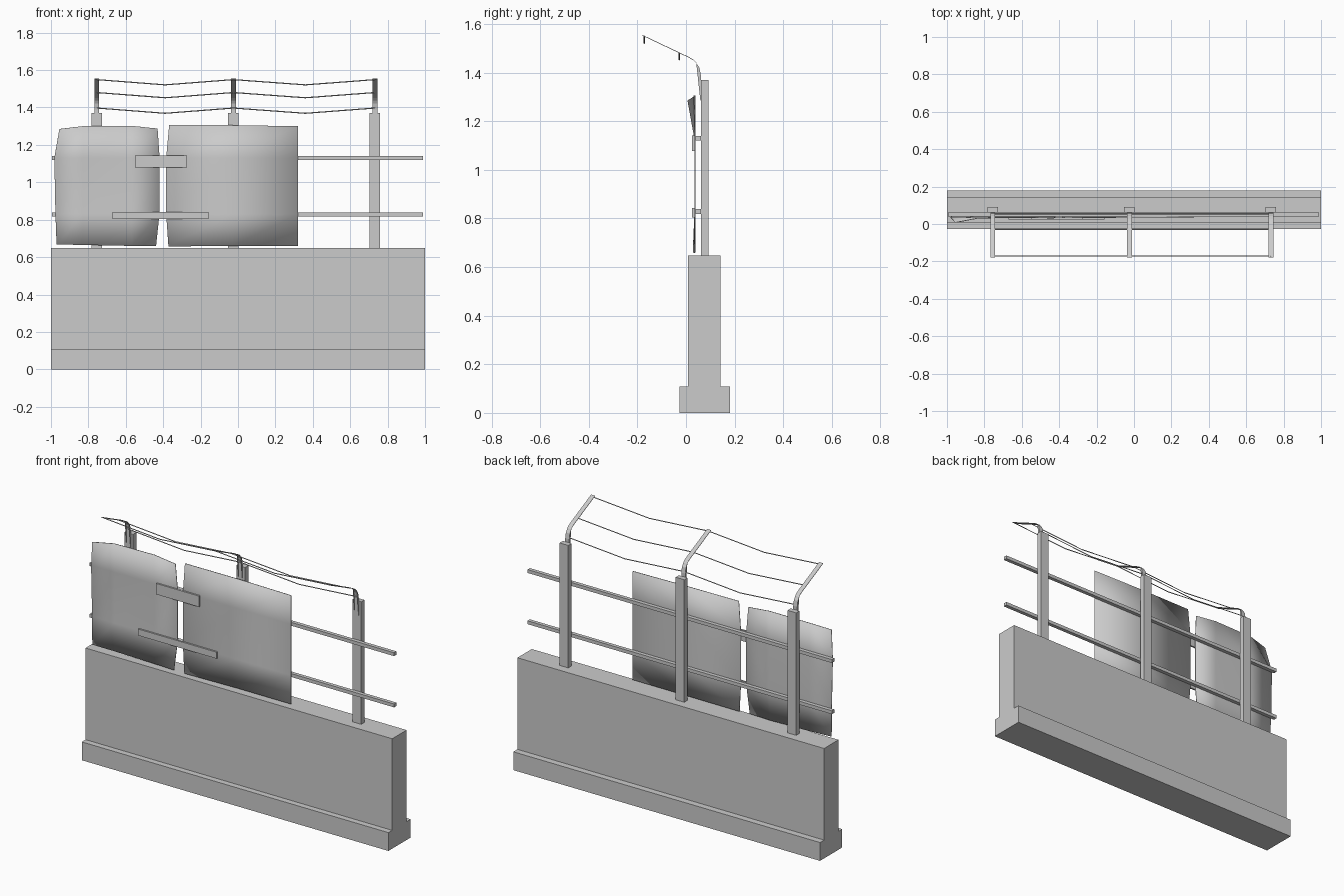
import bpy, bmesh

if "Cube" in bpy.data.objects:
    bpy.data.objects.remove(bpy.data.objects["Cube"])


def finish(name, bm, smooth=False):
    bmesh.ops.recalc_face_normals(bm, faces=bm.faces)
    me = bpy.data.meshes.new(name)
    bm.to_mesh(me)
    bm.free()
    for p in me.polygons:
        p.use_smooth = smooth
    ob = bpy.data.objects.new(name, me)
    bpy.context.collection.objects.link(ob)
    return ob


def box(name, x, y, z):
    bm = bmesh.new()
    bmesh.ops.create_cube(bm, size=1)
    for v in bm.verts:
        for i, (a, b) in enumerate((x, y, z)):
            v.co[i] = (a + b) / 2 + v.co[i] * (b - a)
    return finish(name, bm)


def extrude_profile(name, pts, x0, x1):
    """Closed (y, z) outline swept along x."""
    bm = bmesh.new()
    f = bm.faces.new([bm.verts.new((x0, y, z)) for y, z in pts])
    r = bmesh.ops.extrude_face_region(bm, geom=[f])
    for v in r["geom"]:
        if isinstance(v, bmesh.types.BMVert):
            v.co.x = x1
    return finish(name, bm)


def sheet(name, rows):
    """Thin bent panel; each row is a list of (x, y, z)."""
    bm = bmesh.new()
    g = [[bm.verts.new(p) for p in row] for row in rows]
    for a, b in zip(g, g[1:]):
        for i in range(len(a) - 1):
            bm.faces.new((a[i], a[i + 1], b[i + 1], b[i]))
    ob = finish(name, bm, True)
    m = ob.modifiers.new("thickness", "SOLIDIFY")
    m.thickness = 0.004
    m.offset = 0
    return ob


# concrete wall with stepped footing
extrude_profile("concrete_wall", [
    (-0.027, 0), (0.18, 0), (0.18, 0.108), (0.142, 0.108),
    (0.142, 0.648), (0.008, 0.648), (0.008, 0.108), (-0.027, 0.108)], -1, 1)

# posts, each carrying a flat bent bracket
POSTS = (-0.755, -0.025, 0.732)
ARM = [(0.059, 1.285), (0.059, 1.39), (0.053, 1.421), (0.042, 1.441),
       (0.028, 1.455), (0.008, 1.466), (-0.18, 1.555)]
for i, x in enumerate(POSTS):
    box(f"post_{i}", (x - 0.028, x + 0.028), (0.062, 0.092), (0.64, 1.37))
    under = [(y + 0.002, z - 0.004 if y < 0.05 else z) for y, z in ARM]
    extrude_profile(f"bracket_{i}", ARM + under[::-1], x - 0.013, x + 0.013)

# horizontal rails
for name, z in (("upper_rail", 1.13), ("lower_rail", 0.828)):
    box(name, (-0.995, 0.99), (0.04, 0.062), (z - 0.01, z + 0.01))

# sagging wires
for i, (y, z) in enumerate(((-0.172, 1.549), (-0.028, 1.48), (0.055, 1.397))):
    cu = bpy.data.curves.new(f"wire_{i}", "CURVE")
    cu.dimensions = "3D"
    cu.bevel_depth = 0.003
    cu.bevel_resolution = 0
    sp = cu.splines.new("POLY")
    xs = (POSTS[0], -0.39, POSTS[1], 0.36, POSTS[2])
    sp.points.add(4)
    for k, x in enumerate(xs):
        sp.points[k].co = (x, y, z - 0.028 * (k % 2), 1)
    bpy.context.collection.objects.link(bpy.data.objects.new(f"wire_{i}", cu))

# left panel, with its top corner bent forward
sheet("left_panel", [
    [(-0.970, 0.030, 0.668), (-0.83, 0.035, 0.665), (-0.57, 0.036, 0.66), (-0.438, 0.030, 0.66)],
    [(-0.976, 0.037, 0.83), (-0.83, 0.037, 0.83), (-0.57, 0.037, 0.83), (-0.420, 0.037, 0.83)],
    [(-0.982, 0.036, 1.13), (-0.83, 0.037, 1.13), (-0.57, 0.037, 1.13), (-0.419, 0.037, 1.13)],
    [(-0.955, 0.008, 1.285), (-0.83, 0.032, 1.30), (-0.57, 0.035, 1.302), (-0.430, 0.032, 1.287)]])

# right panel
sheet("right_panel", [
    [(-0.372, 0.033, 0.657), (-0.03, 0.037, 0.66), (0.32, 0.037, 0.66)],
    [(-0.384, 0.037, 0.83), (-0.03, 0.037, 0.83), (0.32, 0.037, 0.83)],
    [(-0.384, 0.037, 1.13), (-0.03, 0.037, 1.13), (0.32, 0.037, 1.13)],
    [(-0.368, 0.033, 1.306), (-0.03, 0.036, 1.305), (0.32, 0.037, 1.30)]])

# boards bridging the gap between panels
box("upper_patch_board", (-0.552, -0.272), (0.025, 0.035), (1.078, 1.142))
box("lower_patch_board", (-0.67, -0.157), (0.025, 0.035), (0.804, 0.842))
